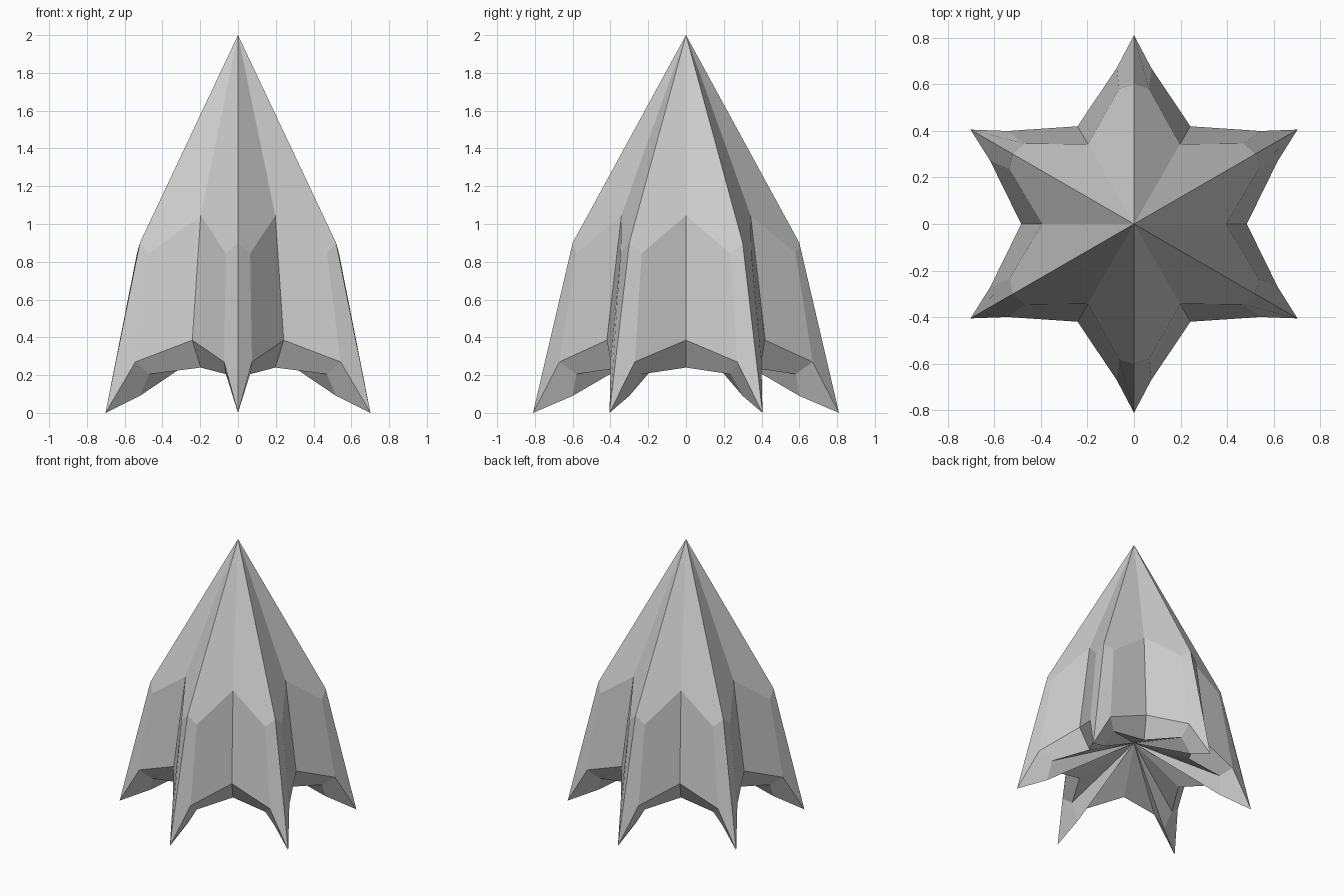
import bpy, bmesh
from math import radians, cos, sin

cube = bpy.data.objects.get("Cube")
if cube:
    bpy.data.objects.remove(cube)

grey = bpy.data.materials.new("light grey")
grey.use_nodes = True
colour = (0.6, 0.6, 0.6, 1)
grey.diffuse_color = colour
grey.node_tree.nodes["Principled BSDF"].inputs["Base Color"].default_value = colour

POINTS = 6
bm = bmesh.new()


def star_ring(valley, shoulder, ridge):
    """Ring of a six-pointed star; each argument is (radius, height)."""
    ring = []
    for k in range(POINTS):
        for offset, (r, z) in ((0, valley), (23.7, shoulder), (30, ridge), (36.3, shoulder)):
            a = radians(60 * k + offset)
            ring.append(bm.verts.new((r * cos(a), r * sin(a), z)))
    return ring


def bridge(upper, lower):
    n = len(upper)
    for i in range(n):
        j = (i + 1) % n
        bm.faces.new((upper[i], lower[i], lower[j], upper[j]))


# Star cross-sections: nose base, skirt hem, underside lip
nose_base = star_ring((0.395, 1.045), (0.584, 0.845), (0.6, 0.9))
hem = star_ring((0.484, 0.385), (0.674, 0.27), (0.81, 0))
lip = star_ring((0.395, 0.24), (0.584, 0.205), (0.6, 0.09))

# Pointed nose: one flat facet between each valley and ridge
apex = bm.verts.new((0, 0, 2))
n = len(nose_base)
for i in range(0, n, 2):
    bm.faces.new((apex, nose_base[i], nose_base[i + 1], nose_base[(i + 2) % n]))

# Flared skirt and its turned-under edge
bridge(nose_base, hem)
bridge(hem, lip)

# Hollow underside, folding up to a central point
hollow = bm.verts.new((0, 0, 0.44))
for i in range(n):
    bm.faces.new((hollow, lip[(i + 1) % n], lip[i]))

bmesh.ops.recalc_face_normals(bm, faces=bm.faces)
mesh = bpy.data.meshes.new("star_spire")
bm.to_mesh(mesh)
bm.free()
mesh.materials.append(grey)
spire = bpy.data.objects.new("star_spire", mesh)
bpy.context.collection.objects.link(spire)
